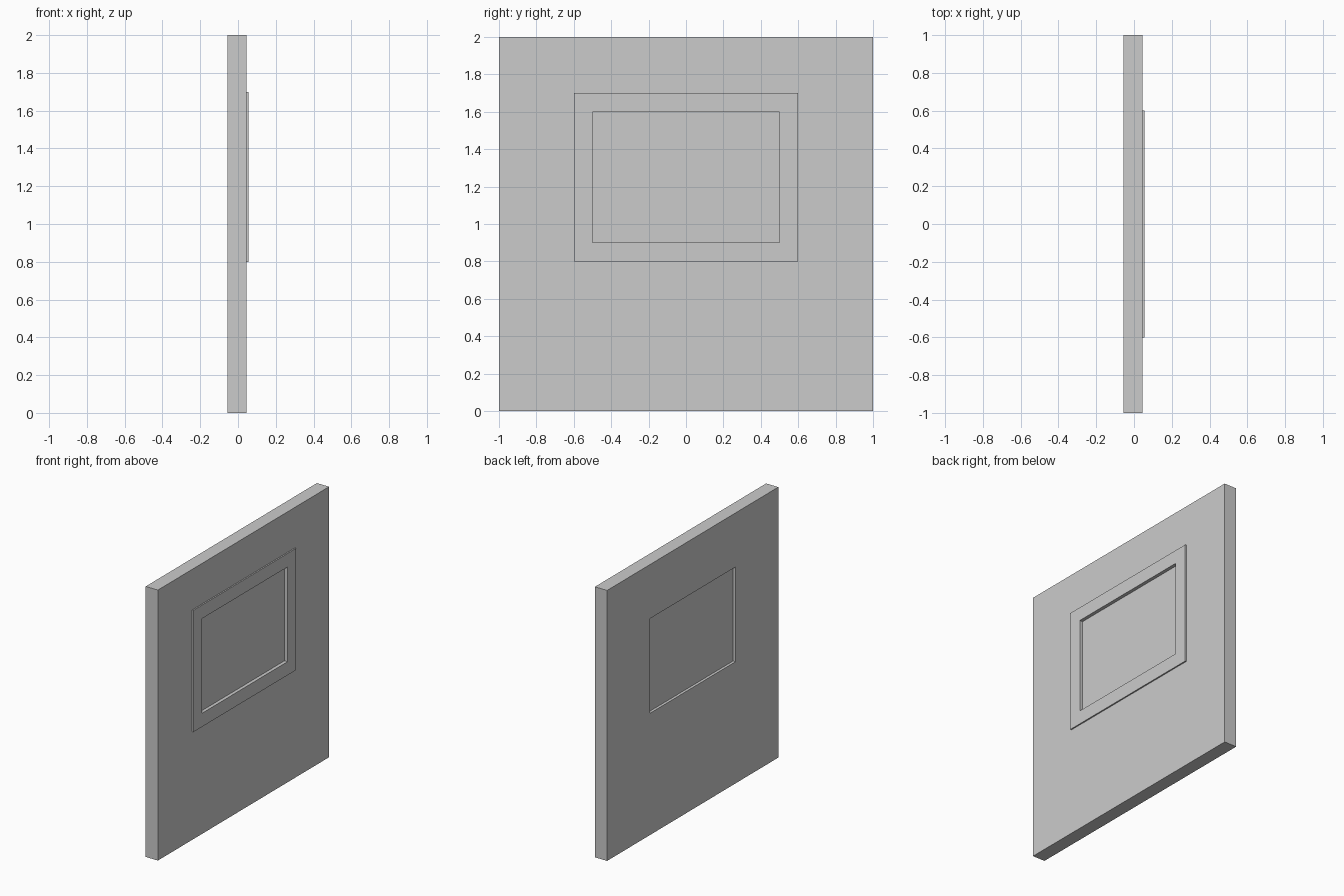
import bpy, bmesh

if "Cube" in bpy.data.objects:
    bpy.data.objects.remove(bpy.data.objects["Cube"])


def box(name, x, y, z):
    bm = bmesh.new()
    bmesh.ops.create_cube(bm, size=1)
    for v in bm.verts:
        v.co = [r[0] if c < 0 else r[1] for c, r in zip(v.co, (x, y, z))]
    return finish(name, bm)


def ring(name, x, outer, inner):
    """Rectangular slab with a rectangular hole; outer and inner are (y0, y1, z0, z1)."""
    bm = bmesh.new()
    loops = [[bm.verts.new((px, y, z)) for y, z in
              ((r[0], r[2]), (r[1], r[2]), (r[1], r[3]), (r[0], r[3]))]
             for px, r in ((x[0], outer), (x[1], outer), (x[1], inner), (x[0], inner))]
    for k in range(4):
        a, b = loops[k], loops[(k + 1) % 4]
        for i in range(4):
            j = (i + 1) % 4
            bm.faces.new((a[i], a[j], b[j], b[i]))
    bmesh.ops.recalc_face_normals(bm, faces=bm.faces)
    return finish(name, bm)


def finish(name, bm):
    mesh = bpy.data.meshes.new(name)
    bm.to_mesh(mesh)
    bm.free()
    ob = bpy.data.objects.new(name, mesh)
    bpy.context.collection.objects.link(ob)
    return ob


opening = (-0.5, 0.5, 0.9, 1.6)

# Wall panel with window opening
ring("wall", (-0.055, 0.045), (-1, 1, 0, 2), opening)
# Thin raised trim on the +x face
ring("window_frame", (0.045, 0.055), (-0.6, 0.6, 0.8, 1.7), opening)
# Pane recessed from both faces
box("window_pane", (-0.035, 0.03), opening[:2], opening[2:])
